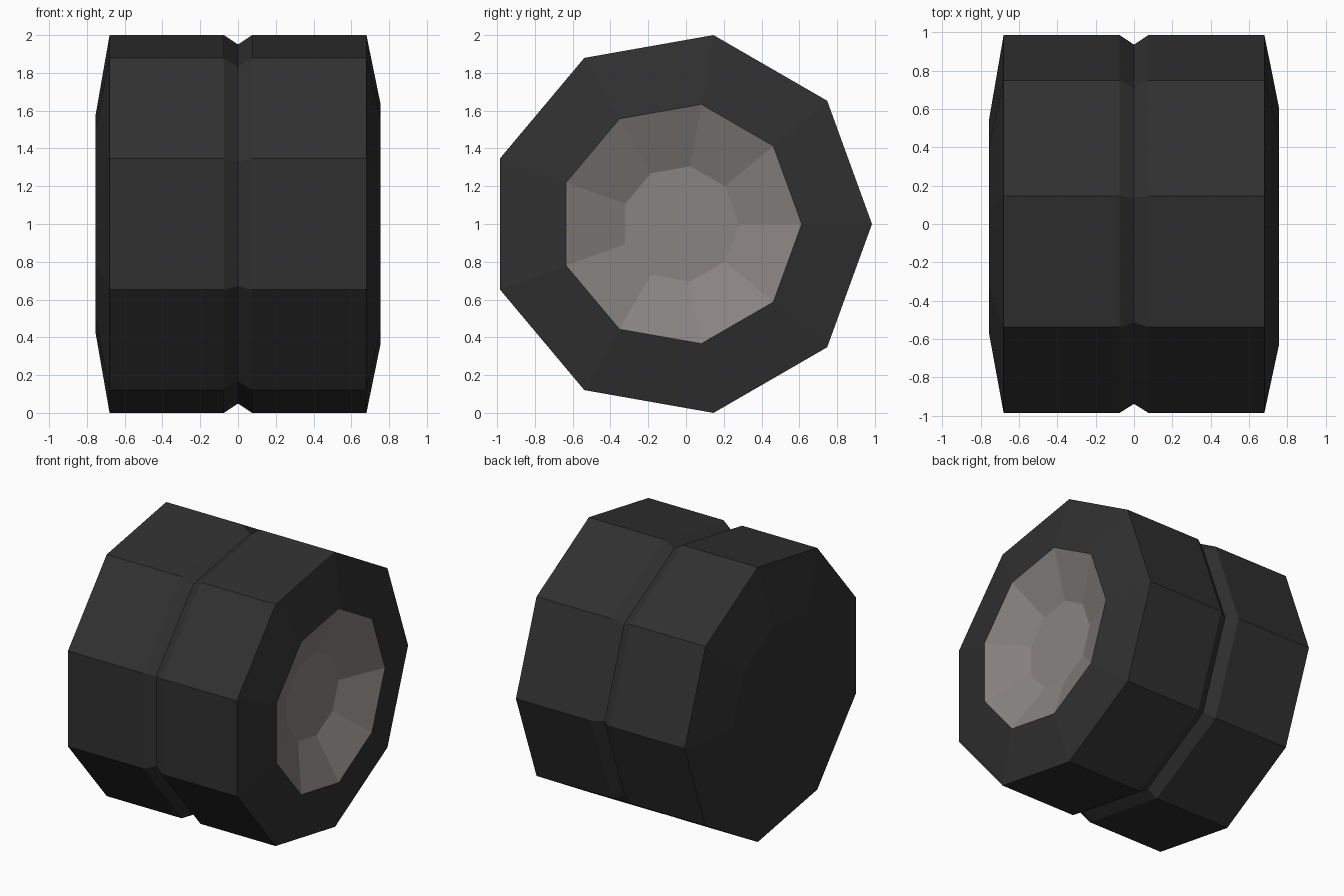
import bpy, bmesh, math

if "Cube" in bpy.data.objects:
    bpy.data.objects.remove(bpy.data.objects["Cube"])

SIDES = 9
R = 2 / (2 * math.sin(math.radians(80)))   # outer radius, gives a height of 2
CY = R * (math.cos(math.radians(20)) - 1) / 2   # shifts the nonagon so it is centred on y


def material(name, colour):
    m = bpy.data.materials.new(name)
    m.diffuse_color = (*colour, 1)
    m.use_nodes = True
    m.node_tree.nodes["Principled BSDF"].inputs["Base Color"].default_value = m.diffuse_color
    return m


def lathe_x(name, profile, mat, cap_start=False, cap_end=False):
    """Sweep (x, radius) points round the wheel axis with flat sides."""
    bm = bmesh.new()
    rings = []
    for x, r in profile:
        angles = [math.tau * i / SIDES for i in range(SIDES)]
        rings.append([bm.verts.new((x, CY + r * math.cos(a), 1 + r * math.sin(a)))
                      for a in angles])
    for a, b in zip(rings, rings[1:]):
        for i in range(SIDES):
            j = (i + 1) % SIDES
            bm.faces.new((a[j], a[i], b[i], b[j]))
    if cap_start:
        bm.faces.new(rings[0][::-1])
    if cap_end:
        bm.faces.new(rings[-1])
    me = bpy.data.meshes.new(name)
    bm.to_mesh(me)
    bm.free()
    me.materials.append(mat)
    ob = bpy.data.objects.new(name, me)
    bpy.context.collection.objects.link(ob)
    return ob


rubber = material("black_rubber", (0.03, 0.03, 0.03))
metal = material("grey_metal", (0.25, 0.23, 0.22))

# Tyre: closed inner side, grooved tread, open outer side
lathe_x("tyre", [(-0.755, 0.58), (-0.68, R), (-0.075, R), (0, R - 0.05),
                 (0.075, R), (0.68, R), (0.755, 0.643)], rubber, cap_start=True)

# Hub: dished plate sunk into the outer side
lathe_x("hub", [(0.755, 0.643), (0.615, 0.31)], metal, cap_end=True)
